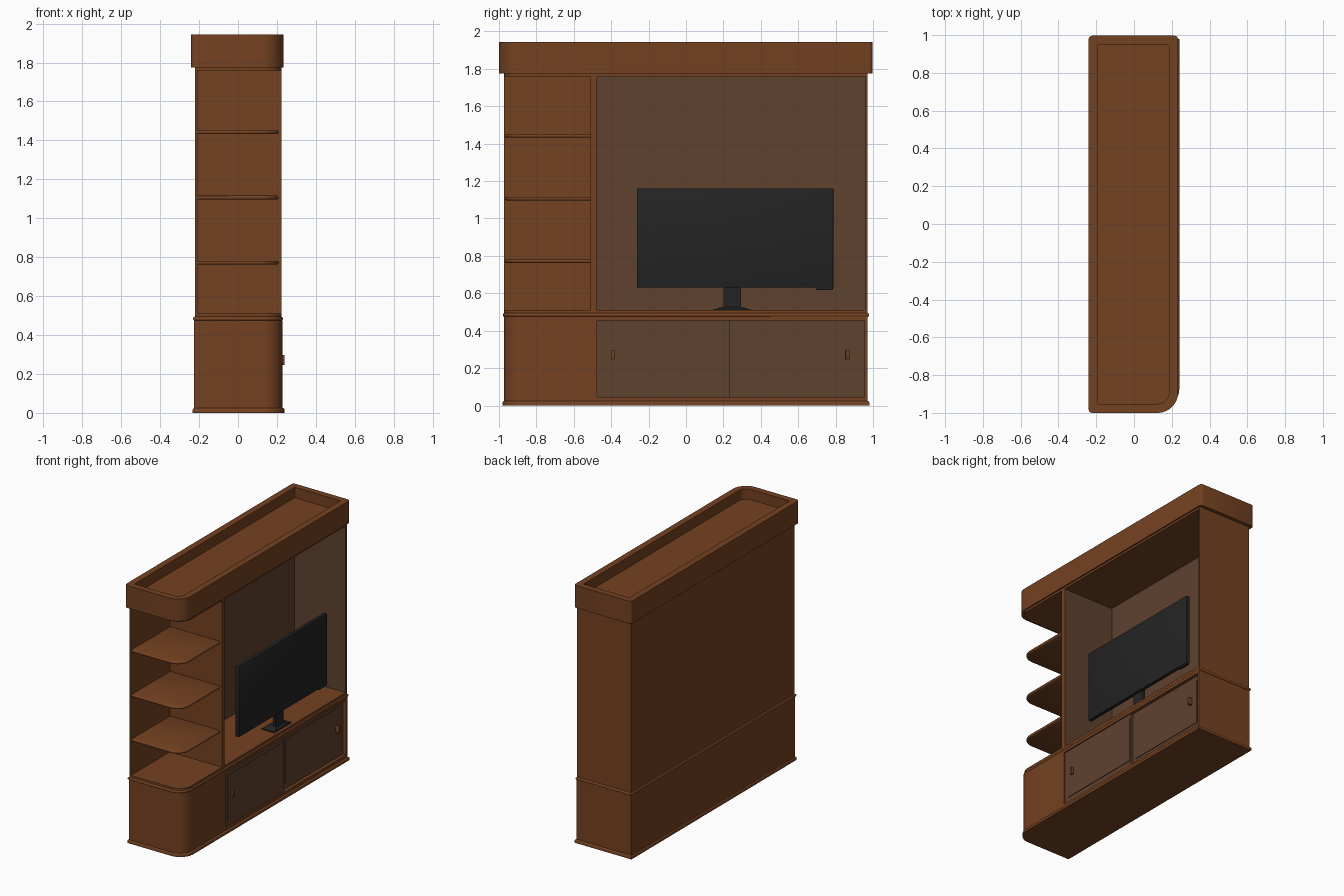
import bpy, bmesh, math

if "Cube" in bpy.data.objects:
    bpy.data.objects.remove(bpy.data.objects["Cube"])


def material(name, rgb):
    m = bpy.data.materials.new(name)
    m.diffuse_color = (*rgb, 1)
    m.use_nodes = True
    m.node_tree.nodes["Principled BSDF"].inputs["Base Color"].default_value = m.diffuse_color
    return m


WOOD = material("warm_brown_wood", (0.175, 0.054, 0.0155))
PANEL = material("dark_taupe_panel", (0.112, 0.054, 0.028))
BLACK = material("charcoal_plastic", (0.0175, 0.0175, 0.0175))


def finish(bm, name, mat):
    bmesh.ops.recalc_face_normals(bm, faces=bm.faces)
    me = bpy.data.meshes.new(name)
    bm.to_mesh(me)
    bm.free()
    ob = bpy.data.objects.new(name, me)
    bpy.context.collection.objects.link(ob)
    me.materials.append(mat)
    bpy.ops.object.select_all(action='DESELECT')
    bpy.context.view_layer.objects.active = ob
    ob.select_set(True)
    bpy.ops.object.shade_smooth_by_angle(angle=math.radians(35))
    return ob


def box(name, mat, x, y, z, bevel=0.0):
    bm = bmesh.new()
    bmesh.ops.create_cube(bm, size=1)
    for v in bm.verts:
        v.co = [(a + b) / 2 + c * (b - a) for (a, b), c in zip((x, y, z), v.co)]
    if bevel:
        bmesh.ops.bevel(bm, geom=bm.edges[:], offset=bevel, segments=2,
                        profile=0.5, affect='EDGES')
    return finish(bm, name, mat)


def outline(x, y, big, small):
    """Rectangle with one large round corner at front left (+x, -y)."""
    pts = []
    for cx, cy, r, start in ((x[1], y[0], big, -90), (x[1], y[1], small, 0),
                             (x[0], y[1], small, 90), (x[0], y[0], small, 180)):
        sx = -1 if cx == x[1] else 1
        sy = -1 if cy == y[1] else 1
        n = 12 if r == big else 3
        if r == 0:
            pts.append((cx, cy))
            continue
        for i in range(n + 1):
            a = math.radians(start + 90 * i / n)
            pts.append((cx + sx * r + r * math.cos(a), cy + sy * r + r * math.sin(a)))
    return pts


def loft(name, mat, x, y, levels, big=0.1, small=0.0):
    """Stack outlines given as (inset, height) and cap both ends."""
    bm = bmesh.new()
    rings = []
    for inset, z in levels:
        pts = outline((x[0] + inset, x[1] - inset), (y[0] + inset, y[1] - inset),
                      max(big - inset, 0.012), max(small - inset, 0.003) if small else 0)
        rings.append([bm.verts.new((px, py, z)) for px, py in pts])
    for a, b in zip(rings, rings[1:]):
        for i in range(len(a)):
            j = (i + 1) % len(a)
            bm.faces.new((a[i], a[j], b[j], b[i]))
    bm.faces.new(rings[0])
    bm.faces.new(rings[-1])
    return finish(bm, name, mat)


def bullnose(z0, z1):
    h = (z1 - z0) / 2
    return [(h * (1 - math.cos(math.radians(a))), z0 + h + h * math.sin(math.radians(a)))
            for a in (-75, -45, -15, 15, 45, 75)]


# Plinth and counter slab
loft("plinth", WOOD, (-0.233, 0.24), (-0.98, 0.98),
     [(0, 0), (0, 0.017), (0.003, 0.022), (0.009, 0.025)], 0.11)
loft("counter_slab", WOOD, (-0.231, 0.231), (-0.98, 0.98), bullnose(0.473, 0.495), 0.11)
loft("upper_base_board", WOOD, (-0.222, 0.224), (-0.972, 0.971), [(0, 0.494), (0, 0.51)])

# Lower cabinet carcass around the door opening
loft("lower_rounded_end", WOOD, (-0.225, 0.229), (-0.973, -0.476),
     [(0, 0.024), (0, 0.475)], 0.1)
box("lower_right_side", WOOD, (-0.225, 0.229), (0.955, 0.971), (0.024, 0.475))
box("lower_back", WOOD, (-0.225, -0.21), (-0.476, 0.955), (0.024, 0.475))
box("lower_top_rail", WOOD, (-0.21, 0.229), (-0.476, 0.955), (0.455, 0.475))
box("lower_bottom_rail", WOOD, (-0.21, 0.229), (-0.476, 0.955), (0.024, 0.046))

# Sliding doors with raised fields and pulls
for side, y, xf, hy in (("left", (-0.476, 0.232), 0.22, -0.392),
                        ("right", (0.225, 0.955), 0.205, 0.864)):
    box(side + "_door", PANEL, (xf - 0.015, xf), y, (0.046, 0.455))
    field = (-0.44, 0.218) if side == "left" else (0.265, 0.92)
    box(side + "_door_field", PANEL, (xf - 0.002, xf + 0.005), field, (0.085, 0.42))
    box(side + "_door_pull", WOOD, (xf, 0.24), (hy - 0.01, hy + 0.01), (0.245, 0.298), 0.002)

# Upper carcass
box("upper_back", WOOD, (-0.222, -0.208), (-0.972, 0.971), (0.51, 1.76))
box("upper_right_side", WOOD, (-0.208, 0.224), (0.961, 0.971), (0.51, 1.76))
box("divider", WOOD, (-0.208, 0.224), (-0.51, -0.48), (0.51, 1.76))
loft("upper_top_board", WOOD, (-0.222, 0.224), (-0.972, 0.971), [(0, 1.759), (0, 1.776)])

# Dark lining of the screen niche
box("niche_back_lining", PANEL, (-0.208, -0.2), (-0.476, 0.957), (0.51, 1.759))
box("niche_left_lining", PANEL, (-0.208, 0.222), (-0.481, -0.476), (0.51, 1.759))
box("niche_right_lining", PANEL, (-0.208, 0.222), (0.956, 0.962), (0.51, 1.759))

# Open corner shelves
for i, z in enumerate((0.772, 1.106, 1.442)):
    loft(f"corner_shelf_{i + 1}", WOOD, (-0.212, 0.209), (-0.968, -0.5),
         bullnose(z - 0.01, z + 0.01), 0.1)

# Crown with sunken top tray
loft("crown", WOOD, (-0.241, 0.234), (-1.0, 0.997),
     [(0, 1.775), (0, 1.943), (0.048, 1.943), (0.048, 1.865)], 0.11, 0.02)

# Television
box("screen_frame", BLACK, (0.162, 0.19), (-0.262, 0.788), (0.63, 1.16), 0.003)
box("screen_rear_housing", BLACK, (0.145, 0.164), (-0.16, 0.69), (0.68, 1.08), 0.006)
box("screen_neck", BLACK, (0.15, 0.172), (0.2, 0.295), (0.52, 0.68))
foot = box("screen_foot", BLACK, (0.095, 0.2), (0.145, 0.348), (0.51, 0.528))
for v in foot.data.vertices:
    if v.co.z > 0.52:
        v.co.y = 0.2465 + (v.co.y - 0.2465) * 0.55
        v.co.x = 0.15 + (v.co.x - 0.15) * 0.7
    elif v.co.z < 0.52:
        v.co.z = 0.51
box("screen_foot_plate", BLACK, (0.095, 0.2), (0.145, 0.348), (0.51, 0.516))
box("screen_control_strip", BLACK, (0.165, 0.187), (0.695, 0.785), (0.618, 0.632), 0.002)
